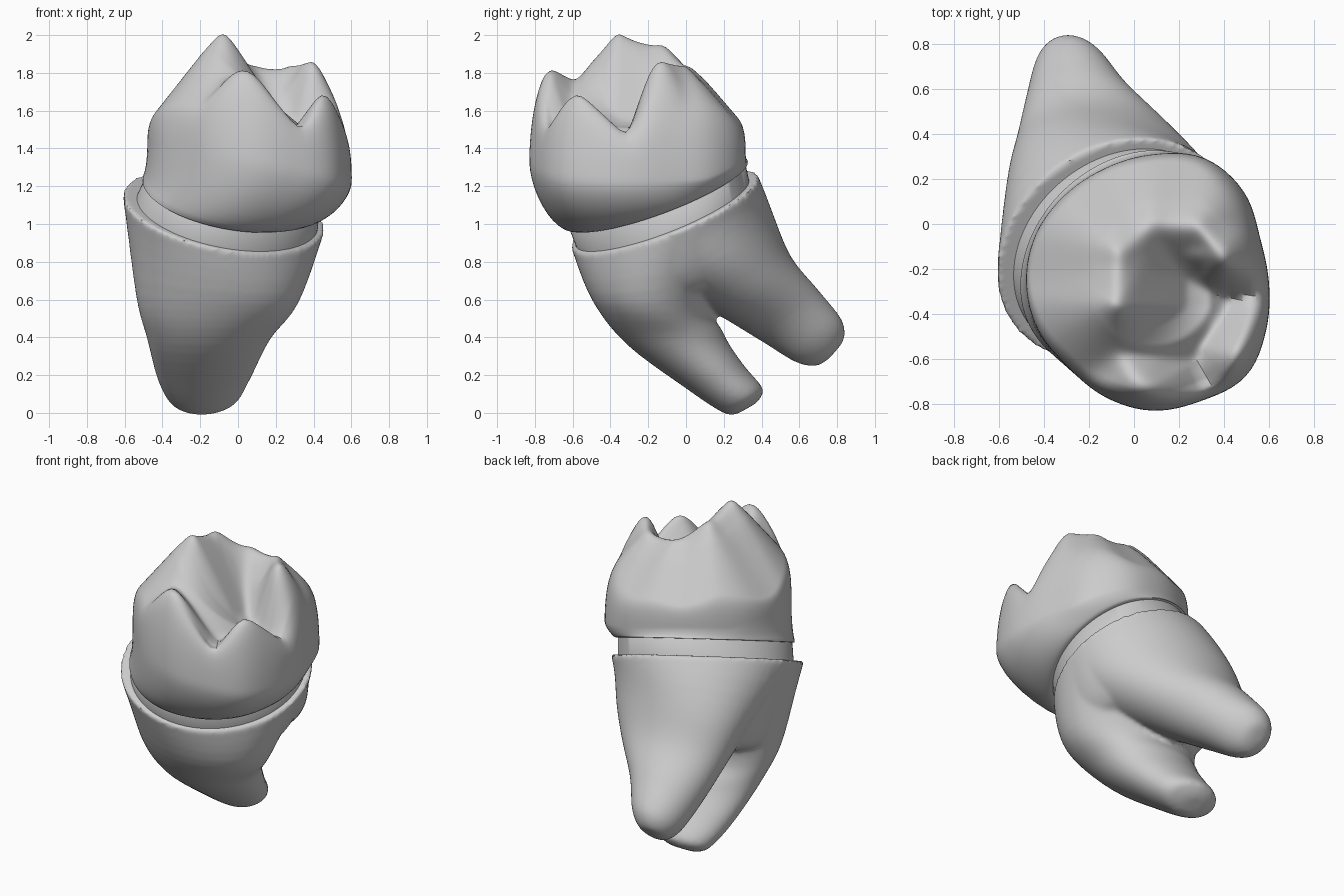
import bpy, bmesh, math
from mathutils import Vector

if "Cube" in bpy.data.objects:
    bpy.data.objects.remove(bpy.data.objects["Cube"])

mat = bpy.data.materials.new("pale grey enamel")
mat.use_nodes = True
GREY = (0.6, 0.6, 0.6, 1)
mat.diffuse_color = GREY
mat.node_tree.nodes["Principled BSDF"].inputs["Base Color"].default_value = GREY

N = 96
ANGLES = [2 * math.pi * i / N for i in range(N)]


def loft(name, rings):
    """Skin a list of closed rings and cap both ends."""
    bm = bmesh.new()
    rows = [[bm.verts.new(p) for p in ring] for ring in rings]
    for a, b in zip(rows, rows[1:]):
        for i in range(N):
            j = (i + 1) % N
            bm.faces.new((a[i], a[j], b[j], b[i]))
    bm.faces.new(rows[0])
    bm.faces.new(rows[-1])
    bmesh.ops.recalc_face_normals(bm, faces=bm.faces)
    mesh = bpy.data.meshes.new(name)
    bm.to_mesh(mesh)
    bm.free()
    obj = bpy.data.objects.new(name, mesh)
    bpy.context.collection.objects.link(obj)
    mesh.materials.append(mat)
    return obj


def shade(obj):
    bpy.ops.object.select_all(action='DESELECT')
    obj.select_set(True)
    bpy.context.view_layer.objects.active = obj
    bpy.ops.object.shade_smooth_by_angle(angle=math.radians(50))


def tilted(front, back, x0, x1, tilt=0.0, skew=0.0, scale=1.0):
    """Oval ring between a front and a back (y, z) point, spanning x0 to x1."""
    f, b = Vector(front), Vector(back)
    mid, half = (f + b) / 2, (b - f) / 2 * scale
    cx, rx = (x0 + x1) / 2, (x1 - x0) / 2 * scale
    ring = []
    for t in ANGLES:
        x, yz = cx + rx * math.cos(t - skew), mid + half * math.sin(t)
        ring.append(Vector((x, yz.x, yz.y + tilt * x)))
    return ring


def smooth_path(keys, steps=5):
    """Catmull-Rom blend through a list of equally long number tuples."""
    k = [keys[0]] + keys + [keys[-1]]
    out = []
    for i in range(1, len(k) - 2):
        for n in range(steps):
            t = n / steps
            out.append([0.5 * (2 * b + (c - a) * t + (2 * a - 5 * b + 4 * c - d) * t * t
                               + (3 * b - a - 3 * c + d) * t ** 3)
                        for a, b, c, d in zip(*k[i - 1:i + 3])])
    return out + [list(keys[-1])]


# Roots: front y, z, back y, z, then x range, sideways tilt and skew
RIM = (-0.61, 0.84, 0.38, 1.26, -0.61, 0.46, -0.25, 0.22)
ROOT_KEYS = {
    "roots": [RIM,
              (-0.49, 0.58, 0.15, 0.62, -0.54, 0.32, -0.05, 0),
              (-0.31, 0.36, 0.20, 0.42, -0.48, 0.17, 0, 0),
              (0.00, 0.13, 0.30, 0.26, -0.43, 0.07, 0, 0),
              (0.18, 0.01, 0.40, 0.14, -0.37, 0.00, 0, 0),
              (0.25, -0.01, 0.40, 0.09, -0.31, -0.08, 0, 0),
              (0.30, 0.01, 0.37, 0.05, -0.25, -0.15, 0, 0)],
    "back_root": [RIM,
                  (-0.12, 0.66, 0.47, 1.02, -0.56, 0.36, -0.05, -0.1),
                  (0.15, 0.53, 0.56, 0.82, -0.52, 0.21, 0, -0.1),
                  (0.40, 0.38, 0.70, 0.65, -0.48, 0.00, 0, 0),
                  (0.58, 0.27, 0.82, 0.50, -0.44, -0.12, 0, 0),
                  (0.69, 0.25, 0.84, 0.41, -0.39, -0.20, 0, 0),
                  (0.76, 0.29, 0.82, 0.36, -0.33, -0.26, 0, 0)],
    "root_trunk": [RIM,
                   (-0.49, 0.62, 0.45, 0.99, -0.57, 0.37, -0.15, 0.05),
                   (-0.38, 0.50, 0.49, 0.84, -0.53, 0.27, -0.05, 0),
                   (-0.22, 0.52, 0.40, 0.74, -0.42, 0.14, 0, 0)],
}
parts = [loft(name, [tilted(k[0:2], k[2:4], *k[4:]) for k in smooth_path(keys)])
         for name, keys in ROOT_KEYS.items()]
roots = parts[0]
bpy.ops.object.select_all(action='DESELECT')
for part in parts:
    part.select_set(True)
bpy.context.view_layer.objects.active = roots
bpy.ops.object.join()
remesh = roots.modifiers.new("fuse", 'REMESH')
remesh.mode = 'VOXEL'
remesh.voxel_size = 0.015
soften = roots.modifiers.new("soften", 'SMOOTH')
soften.iterations = 6
bpy.ops.object.modifier_apply(modifier="fuse")
bpy.ops.object.modifier_apply(modifier="soften")
shade(roots)

# Neck band, slightly inset between the roots and the crown
EDGE = dict(front=(-0.64, 0.95), back=(0.33, 1.35), x0=-0.51, x1=0.45, tilt=-0.25, skew=0.25)
rim_low = dict(front=(-0.60, 0.80), back=(0.37, 1.22), x0=-0.58, x1=0.45, tilt=-0.25, skew=0.22)
edge_high = dict(EDGE, front=(-0.65, 1.0), back=(0.32, 1.4))
shade(loft("neck", [tilted(**rim_low, scale=0.85), tilted(**rim_low, scale=0.94),
                    tilted(**EDGE, scale=0.965), tilted(**edge_high, scale=0.88)]))

# Crown outline: radius at even steps around the crown centre
CX, CY = 0.08, -0.26
CENTRE = Vector((CX, CY))
RADII = [0.52, 0.52, 0.575, 0.60, 0.57, 0.55, 0.55, 0.56,
         0.56, 0.55, 0.53, 0.55, 0.57, 0.57, 0.59, 0.55]
wrapped = [(r,) for r in RADII[-2:] + RADII + RADII[:2]]
radius = [v[0] for v in smooth_path(wrapped, N // 16)][N // 8:N // 8 + N]

# Cusp ridges: start point, end point, steepness
RIDGES = [((-0.08, -0.35, 2.01), (-0.07, -0.13, 1.95), 1.6),
          ((-0.07, -0.13, 1.95), (0.08, 0.00, 1.84), 1.5),
          ((-0.08, -0.35, 2.01), (0.01, -0.17, 1.84), 2.2),
          ((0.08, 0.00, 1.84), (0.28, -0.01, 1.84), 1.5),
          ((0.28, -0.01, 1.84), (0.40, -0.13, 1.90), 3.0),
          ((0.40, -0.13, 1.90), (0.22, -0.12, 1.68), 3.4),
          ((0.03, -0.745, 1.86), (-0.11, -0.49, 1.72), 1.5),
          ((0.03, -0.745, 1.86), (0.10, -0.54, 1.58), 1.7),
          ((0.48, -0.58, 1.73), (0.55, -0.28, 1.45), 1.5),
          ((0.48, -0.58, 1.73), (0.37, -0.46, 1.50), 1.6)]
FLOOR = 1.43


def cusp_height(x, y):
    heights = [FLOOR]
    p = Vector((x, y))
    for a, b, slope in RIDGES:
        a, b = Vector(a), Vector(b)
        d = (b - a).xy
        t = max(0, min(1, (p - a.xy).dot(d) / d.length_squared))
        q = a.lerp(b, t)
        # outward faces fall away more gently than inward ones
        outward = ((p - CENTRE).length - (q.xy - CENTRE).length) / 0.1
        slope *= 1 - 0.2 * max(0, min(1, outward))
        gap = math.sqrt((p - q.xy).length_squared + 0.0025) - 0.05
        heights.append(q.z - slope * gap)
    top = max(heights)
    return top + 0.025 * math.log(sum(math.exp((h - top) / 0.025) for h in heights)) - 0.02


def soft_min(a, b, k=0.16):
    h = max(k - abs(a - b), 0) / k
    return min(a, b) - h * h * k / 4


edge = tilted(**EDGE)
belly = []
for t, r in zip(ANGLES, radius):
    x, y = CX + r * math.cos(t), CY + r * math.sin(t)
    belly.append(Vector((x, y, 1.34 - 0.2 * x)))
for e, b in zip(edge, belly):
    b.z = max(b.z, e.z + 0.06)

# Crown wall from the inset lip up to the belly
rings = [tilted(**EDGE, scale=0.95)]
for n in range(11):
    u = n / 10 * math.pi / 2
    out, rise = math.sin(u) ** 1.25, 1 - math.cos(u) ** 1.25
    rings.append([Vector((e.x + (b.x - e.x) * out, e.y + (b.y - e.y) * out,
                          e.z + (b.z - e.z) * rise)) for e, b in zip(edge, belly)])

# Chewing surface: cusps held under a rounded dome
LEVELS = 60
for n in range(1, LEVELS):
    f = 1 - (n / LEVELS) ** 1.9
    ring = []
    for b in belly:
        x, y = CX + (b.x - CX) * f, CY + (b.y - CY) * f
        dome = b.z + 0.8 * (1 - f ** 3) ** 0.5
        # the cusps fade into the wall at the rim
        ring.append(Vector((x, y, max(b.z, soft_min(dome, cusp_height(x, y))))))
    rings.append(ring)
crown = loft("crown", rings)
relax = crown.modifiers.new("relax", 'SMOOTH')
relax.factor = 0.4
relax.iterations = 4
shade(crown)
